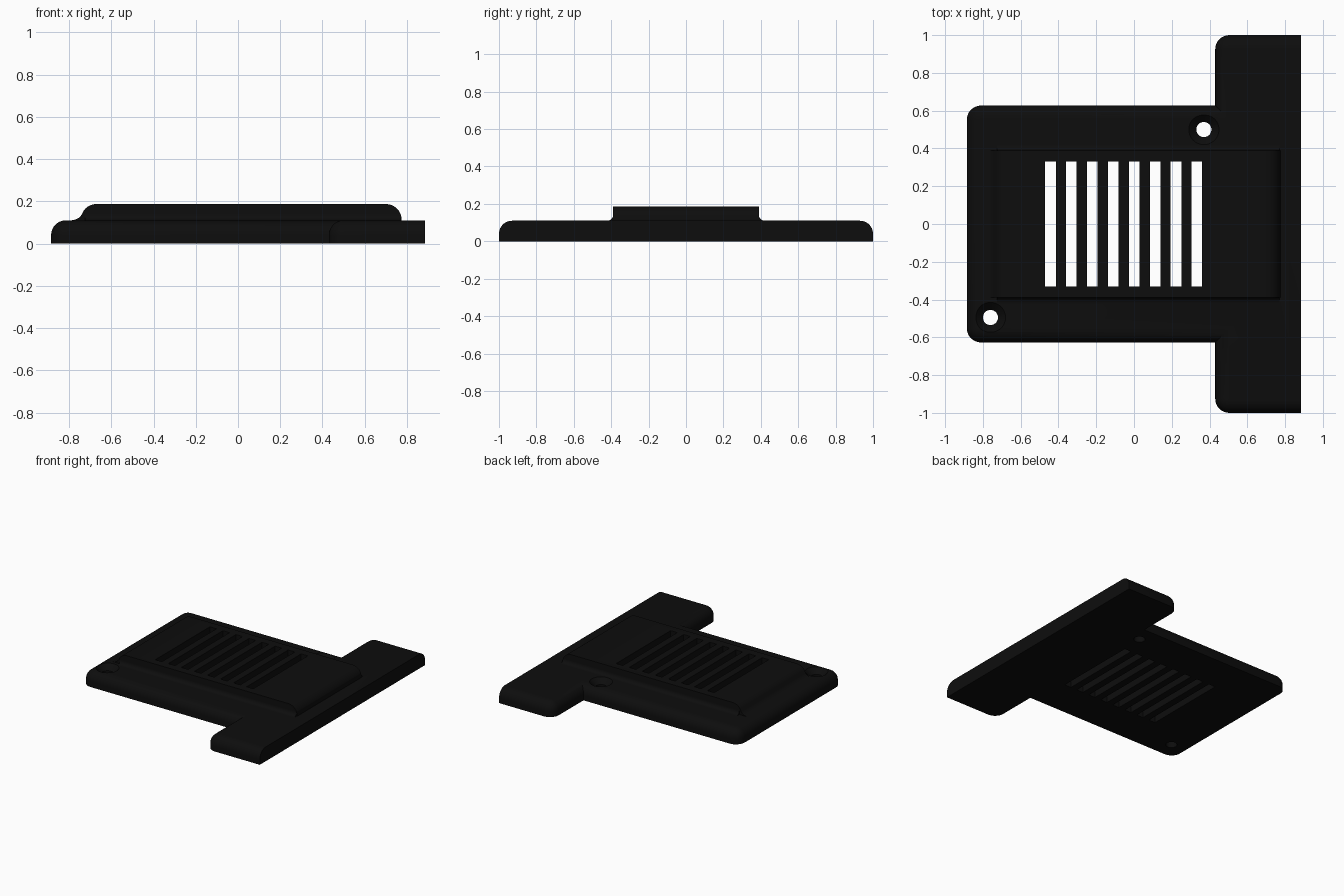
import bpy, bmesh, math
from mathutils import Vector

if "Cube" in bpy.data.objects:
    bpy.data.objects.remove(bpy.data.objects["Cube"])

black = bpy.data.materials.new("matte_black")
black.diffuse_color = (0.004, 0.004, 0.004, 1)
black.use_nodes = True
black.node_tree.nodes["Principled BSDF"].inputs["Base Color"].default_value = black.diffuse_color


def make_object(name, bm):
    bmesh.ops.recalc_face_normals(bm, faces=bm.faces)
    me = bpy.data.meshes.new(name)
    bm.to_mesh(me)
    bm.free()
    ob = bpy.data.objects.new(name, me)
    bpy.context.collection.objects.link(ob)
    me.materials.append(black)
    return ob


def prism(points, direction):
    """Extrude a closed outline of 3D points along a direction."""
    bm = bmesh.new()
    face = bm.faces.new([bm.verts.new(p) for p in points])
    ext = bmesh.ops.extrude_face_region(bm, geom=[face])
    verts = [g for g in ext["geom"] if isinstance(g, bmesh.types.BMVert)]
    bmesh.ops.translate(bm, verts=verts, vec=direction)
    return bm


def arc(cx, cz, r, a0, a1, n=8):
    steps = [math.radians(a0 + (a1 - a0) * i / n) for i in range(n + 1)]
    return [(cx + r * math.cos(a), cz + r * math.sin(a)) for a in steps]


def combine(target, tool, operation):
    mod = target.modifiers.new("combine", "BOOLEAN")
    mod.operation, mod.solver, mod.object = operation, "EXACT", tool
    bpy.context.view_layer.objects.active = target
    bpy.ops.object.modifier_apply(modifier=mod.name)
    bpy.data.objects.remove(tool)


# T-shaped base plate with rounded corners and top edges
H, X0, X1, XF, YB, YF = 0.11, -0.885, 0.885, 0.43, 0.627, 1.0
outline = [(X0, -YB), (XF, -YB), (XF, -YF), (X1, -YF),
           (X1, YF), (XF, YF), (XF, YB), (X0, YB)]
bm = prism([(x, y, 0) for x, y in outline], Vector((0, 0, H)))
bmesh.ops.recalc_face_normals(bm, faces=bm.faces)
rounded = {(X0, YB), (XF, YF)}
corners = []
for e in bm.edges:
    a, b = e.verts
    if abs(a.co.z - b.co.z) > 0.05:
        if any(abs(a.co.x - x) < 1e-4 and abs(abs(a.co.y) - y) < 1e-4 for x, y in rounded):
            corners.append(e)
bmesh.ops.bevel(bm, geom=corners, offset=0.075, segments=8, profile=0.5, affect="EDGES")
top = [e for e in bm.edges if all(v.co.z > H - 1e-4 for v in e.verts)
       and not all(v.co.x > X1 - 1e-4 for v in e.verts)]
bmesh.ops.bevel(bm, geom=top, offset=0.07, segments=7, profile=0.5, affect="EDGES")
plate = make_object("vented_cover_plate", bm)

# Raised panel, rounded at one end and swept down at the other
W, T = 0.39, 0.187
profile = [(-0.79, 0.05), (-0.79, H)]
profile += arc(-0.79, H + 0.06, 0.06, -88, -35, 6)
profile += arc(-0.67, T - 0.075, 0.075, 145, 90, 6)
profile += arc(0.70, T - 0.075, 0.075, 90, 0)
profile += [(0.775, 0.05)]
panel = make_object("raised_panel", prism([(x, -W, z) for x, z in profile],
                                          Vector((0, 2 * W, 0))))
combine(plate, panel, "UNION")

# Concave fillets along both long sides of the panel
for s in (-1, 1):
    sect = [(W - 0.02, H - 0.03), (W + 0.03, H - 0.03)]
    sect += arc(W + 0.03, H + 0.03, 0.03, 270, 180, 6) + [(W - 0.02, H + 0.03)]
    strip = make_object("side_fillet", prism([(-0.725, s * y, z) for y, z in sect],
                                             Vector((1.495, 0, 0))))
    combine(plate, strip, "UNION")

# Vent slots
for i in range(8):
    x = -0.47 + 0.1107 * i
    bm = prism([(x, -0.33, -0.1), (x + 0.056, -0.33, -0.1),
                (x + 0.056, 0.33, -0.1), (x, 0.33, -0.1)], Vector((0, 0, 0.5)))
    combine(plate, make_object("slot_cutter", bm), "DIFFERENCE")

# Countersunk screw holes
for x, y in ((0.37, 0.50), (-0.76, -0.495)):
    for r1, r2, z0, z1 in ((0.04, 0.04, -0.1, 0.3), (0.03, 0.09, 0.06, 0.12)):
        bm = bmesh.new()
        bmesh.ops.create_cone(bm, cap_ends=True, segments=32, radius1=r1, radius2=r2,
                              depth=z1 - z0)
        bmesh.ops.translate(bm, verts=bm.verts, vec=(x, y, (z0 + z1) / 2))
        combine(plate, make_object("hole_cutter", bm), "DIFFERENCE")

# Smooth the rounded edges only
bpy.context.view_layer.objects.active = plate
plate.select_set(True)
bpy.ops.object.shade_smooth_by_angle(angle=math.radians(30))
